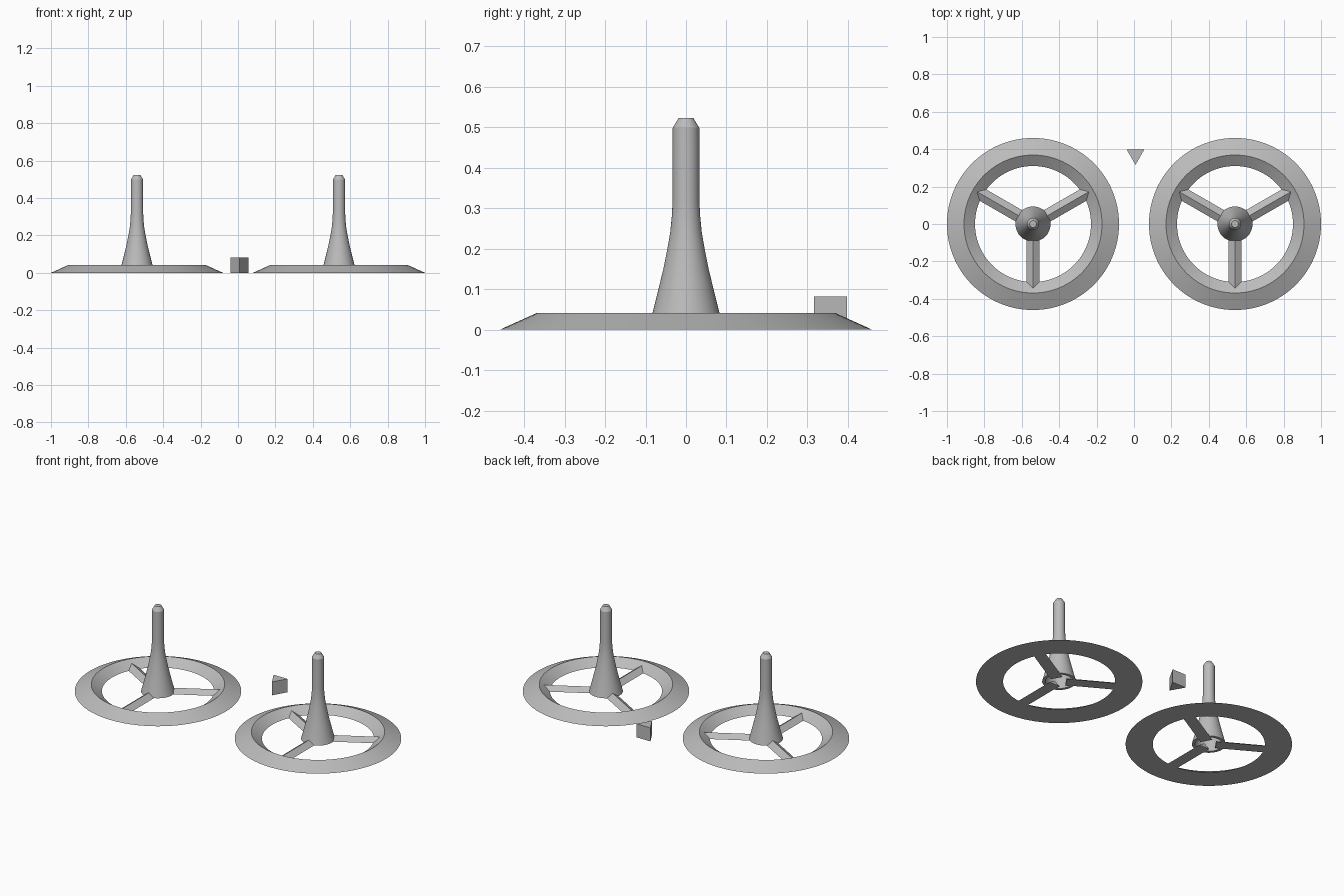
import bpy, bmesh, math
from mathutils import Matrix, Vector

if "Cube" in bpy.data.objects:
    bpy.data.objects.remove(bpy.data.objects["Cube"])

grey = bpy.data.materials.new("plain_grey")
grey.diffuse_color = (0.5, 0.5, 0.5, 1)
grey.use_nodes = True
grey.node_tree.nodes["Principled BSDF"].inputs["Base Color"].default_value = grey.diffuse_color


def finish(bm, name, x=0.0, smooth=False):
    bmesh.ops.remove_doubles(bm, verts=bm.verts, dist=1e-5)
    bmesh.ops.recalc_face_normals(bm, faces=bm.faces)
    mesh = bpy.data.meshes.new(name)
    bm.to_mesh(mesh)
    bm.free()
    mesh.materials.append(grey)
    ob = bpy.data.objects.new(name, mesh)
    bpy.context.collection.objects.link(ob)
    ob.location.x = x
    if smooth:
        bpy.ops.object.select_all(action='DESELECT')
        bpy.context.view_layer.objects.active = ob
        ob.select_set(True)
        bpy.ops.object.shade_smooth_by_angle(angle=math.radians(25))
    return ob


def lathe(name, profile, x, steps):
    """Spin an (r, z) profile around the vertical axis."""
    bm = bmesh.new()
    verts = [bm.verts.new((r, 0, z)) for r, z in profile]
    edges = [bm.edges.new(p) for p in zip(verts, verts[1:])]
    bmesh.ops.spin(bm, geom=verts + edges, cent=(0, 0, 0), axis=(0, 0, 1),
                   angle=math.tau, steps=steps, use_merge=True)
    return finish(bm, name, x, smooth=True)


def prism(bm, a, b):
    """Join two matching triangles into a closed prism."""
    va = [bm.verts.new(p) for p in a]
    vb = [bm.verts.new(p) for p in b]
    bm.faces.new(va)
    bm.faces.new(vb[::-1])
    for i in range(3):
        j = (i + 1) % 3
        bm.faces.new((va[i], vb[i], vb[j], va[j]))


RIM = [(0.31, 0), (0.46, 0), (0.369, 0.041), (0.31, 0)]
# flared stem with a chamfered tip, hollow underneath
STEM = [(0, 0.523), (0.018, 0.523), (0.033, 0.498), (0.033, 0.32),
        (0.035, 0.28), (0.039, 0.24), (0.046, 0.20), (0.056, 0.15),
        (0.068, 0.10), (0.083, 0.04), (0.094, 0), (0.077, 0),
        (0.054, 0.10), (0.034, 0.18), (0, 0.26)]

for side, x in (("left", -0.54), ("right", 0.54)):
    lathe(side + "_rim", RIM, x, 96)
    lathe(side + "_stem", STEM, x, 48)

    # three roof-shaped spokes that die into the sloped inner rim
    bm = bmesh.new()
    for deg in (30, 150, 270):
        rot = Matrix.Rotation(math.radians(deg), 3, 'Z')
        inner = [(0.04, -0.035, 0), (0.04, 0.035, 0), (0.04, 0, 0.024)]
        outer = [(0.314, -0.035, 0), (0.314, 0.035, 0), (0.346, 0, 0.024)]
        prism(bm, [rot @ Vector(p) for p in inner],
              [rot @ Vector(p) for p in outer])
    finish(bm, side + "_spokes", x)

# small loose triangular block
bm = bmesh.new()
TRI = [(-0.039, 0.398), (0.055, 0.398), (0.008, 0.316)]
prism(bm, [(px, py, 0) for px, py in TRI], [(px, py, 0.082) for px, py in TRI])
finish(bm, "triangle_block")
